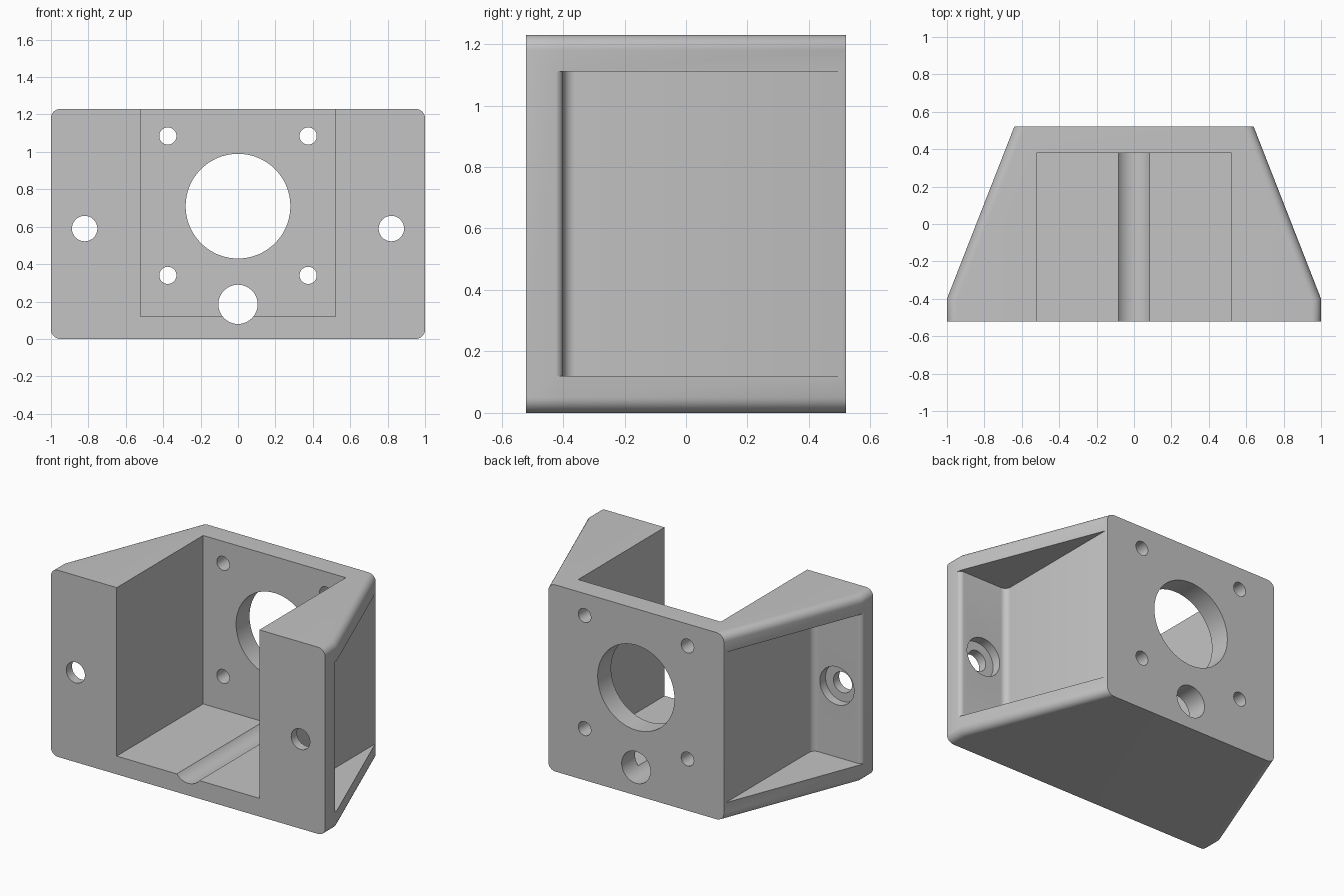
import bpy, bmesh, math
from mathutils import Matrix

cube = bpy.data.objects.get("Cube")
if cube:
    bpy.data.objects.remove(cube)

HEIGHT, FRONT, BACK = 1.23, -0.52, 0.52
WALL = 0.12

grey = bpy.data.materials.new("light grey")
grey.use_nodes = True
grey.diffuse_color = (0.55, 0.55, 0.55, 1)
grey.node_tree.nodes["Principled BSDF"].inputs["Base Color"].default_value = grey.diffuse_color


def make_object(name, bm):
    bmesh.ops.recalc_face_normals(bm, faces=bm.faces)
    mesh = bpy.data.meshes.new(name)
    bm.to_mesh(mesh)
    bm.free()
    mesh.materials.append(grey)
    obj = bpy.data.objects.new(name, mesh)
    bpy.context.collection.objects.link(obj)
    return obj


def prism(outline, z0, z1):
    bm = bmesh.new()
    face = bm.faces.new([bm.verts.new((x, y, z0)) for x, y in outline])
    top = bmesh.ops.extrude_face_region(bm, geom=[face])
    verts = [g for g in top["geom"] if isinstance(g, bmesh.types.BMVert)]
    bmesh.ops.translate(bm, verts=verts, vec=(0, 0, z1 - z0))
    return bm


def arc(cx, cy, r, a0, a1, steps=8):
    angles = [math.radians(a0 + (a1 - a0) * i / steps) for i in range(steps + 1)]
    return [(cx + r * math.cos(a), cy + r * math.sin(a)) for a in angles]


def bore(name, x, z, r, y0, y1, sides=48):
    bm = bmesh.new()
    place = Matrix.Translation((x, (y0 + y1) / 2, z)) @ Matrix.Rotation(math.pi / 2, 4, "X")
    bmesh.ops.create_cone(bm, cap_ends=True, segments=sides, radius1=r, radius2=r,
                          depth=y1 - y0, matrix=place)
    return make_object(name, bm)


# Tapered body with its long side edges rounded
half = [(1, FRONT), (1, -0.4), (0.64, BACK)]
bm = prism(half + [(-x, y) for x, y in reversed(half)], 0, HEIGHT)
side_edges = []
for e in bm.edges:
    a, b = (v.co for v in e.verts)
    if abs(a.z - b.z) < 0.01 and a.x * b.x > 0:
        side_edges.append(e)
bmesh.ops.bevel(bm, geom=side_edges, offset=0.05, segments=8, profile=0.5, affect="EDGES")
body = make_object("motor_bracket", bm)

# Central bay, open to the front and the top
inner = 0.52
bay = [(-inner, -1), (inner, -1), (inner, 0.38), (-inner, 0.38)]
cutters = [make_object("bay_cutter", prism(bay, WALL, 2))]

# Side pockets with a filleted inner corner and a rounded flange edge
pocket = ([(0.645, 0.8)] + arc(0.685, -0.36, 0.04, 180, 270)
          + arc(0.971, -0.43, 0.03, 90, 0) + [(1.3, -0.43), (1.3, 0.8)])
for side, word in ((1, "left"), (-1, "right")):
    outline = [(side * x, y) for x, y in pocket]
    cutters.append(make_object(word + "_pocket_cutter", prism(outline, WALL, HEIGHT - WALL)))
    # Flange screw holes with a counterbore behind
    cutters.append(bore(word + "_screw_cutter", side * 0.82, 0.59, 0.068, -0.7, -0.3))
    cutters.append(bore(word + "_counterbore_cutter", side * 0.82, 0.59, 0.125, -0.46, -0.25))
    # Motor mounting holes in the back plate
    for z in (0.34, 1.085):
        cutters.append(bore(word + "_mount_cutter", side * 0.375, z, 0.046, 0.3, 0.7, 32))

# Motor opening, and the cable channel along the floor
cutters.append(bore("motor_opening_cutter", 0, 0.71, 0.28, 0.3, 0.7, 72))
cutters.append(bore("cable_channel_cutter", 0, 0.185, 0.105, -0.8, 0.8))

for cutter in cutters:
    cutter.hide_render = True
    mod = body.modifiers.new(cutter.name, "BOOLEAN")
    mod.operation = "DIFFERENCE"
    mod.solver = "EXACT"
    mod.object = cutter

# Apply the cuts and remove the cutters
bpy.context.view_layer.update()
graph = bpy.context.evaluated_depsgraph_get()
mesh = bpy.data.meshes.new_from_object(body.evaluated_get(graph))
body.modifiers.clear()
body.data = mesh
for cutter in cutters:
    bpy.data.objects.remove(cutter)

bpy.ops.object.select_all(action="DESELECT")
body.select_set(True)
bpy.context.view_layer.objects.active = body
bpy.ops.object.shade_smooth_by_angle(angle=math.radians(30))
